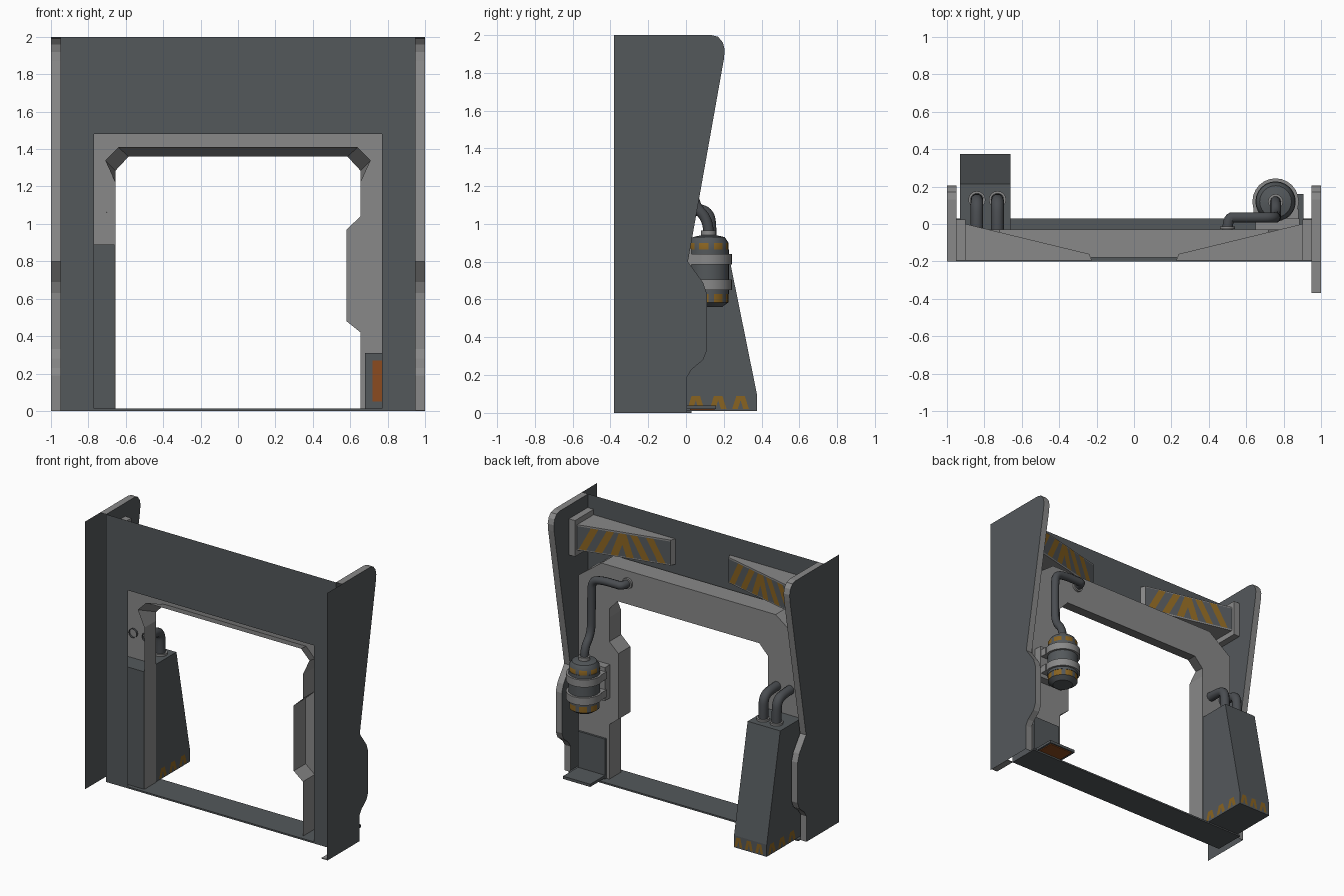
import bpy, bmesh, math
from mathutils import Vector

if "Cube" in bpy.data.objects:
    bpy.data.objects.remove(bpy.data.objects["Cube"])

def mat(name, r, g, b):
    m = bpy.data.materials.new(name)
    m.diffuse_color = (r, g, b, 1)
    m.use_nodes = True
    m.node_tree.nodes["Principled BSDF"].inputs["Base Color"].default_value = m.diffuse_color
    return m

SLATE = mat("slate", .088, .098, .105)
GREY = mat("light_grey", .25, .25, .25)
STEEL = mat("dark_steel", .068, .074, .082)
YELLOW = mat("hazard_yellow", .25, .125, .015)
RUST = mat("rust_orange", .26, .07, .014)

def mesh(name, verts, faces, mats, ids=None):
    me = bpy.data.meshes.new(name)
    me.from_pydata([tuple(v) for v in verts], [], faces)
    for m in mats:
        me.materials.append(m)
    if ids:
        for p, i in zip(me.polygons, ids):
            p.material_index = i
    ob = bpy.data.objects.new(name, me)
    bpy.context.collection.objects.link(ob)
    return ob

def box(name, x0, x1, y0, y1, z0, z1, m):
    v = [(x, y, z) for x in (x0, x1) for y in (y0, y1) for z in (z0, z1)]
    f = [(0, 1, 3, 2), (4, 6, 7, 5), (0, 4, 5, 1), (2, 3, 7, 6), (0, 2, 6, 4), (1, 5, 7, 3)]
    return mesh(name, v, f, [m])

def prism(name, pts, a, b, axis, m):
    """Extrude a 2D outline from a to b along x (outline is yz) or z (outline is xy)."""
    put = (lambda p, h: (h, p[0], p[1])) if axis == 'x' else (lambda p, h: (p[0], p[1], h))
    n = len(pts)
    v = [put(p, a) for p in pts] + [put(p, b) for p in pts]
    f = [tuple(range(n)), tuple(range(2 * n - 1, n - 1, -1))]
    f += [(i, i + n, (i + 1) % n + n, (i + 1) % n) for i in range(n)]
    ob = mesh(name, v, f, [m])
    bm = bmesh.new(); bm.from_mesh(ob.data)
    bmesh.ops.recalc_face_normals(bm, faces=bm.faces)
    bm.to_mesh(ob.data); bm.free()
    return ob

def smooth(ob):
    bpy.ops.object.select_all(action='DESELECT')
    ob.select_set(True)
    bpy.context.view_layer.objects.active = ob
    bpy.ops.object.shade_smooth_by_angle(angle=math.radians(35))

def lathe(name, prof, cx, cy, mats, rule=None, n=24):
    v, f, ids = [], [], []
    for r, z in prof:
        v += [(cx + r * math.cos(2 * math.pi * i / n), cy + r * math.sin(2 * math.pi * i / n), z) for i in range(n)]
    for k in range(len(prof) - 1):
        for i in range(n):
            j = (i + 1) % n
            f.append((k * n + i, k * n + j, (k + 1) * n + j, (k + 1) * n + i))
            ids.append(rule(k, i) if rule else 0)
    ob = mesh(name, v, f, mats, ids)
    smooth(ob)
    return ob

def pipe(name, pts, r, m):
    cu = bpy.data.curves.new(name, 'CURVE')
    cu.dimensions = '3D'
    cu.bevel_depth, cu.bevel_resolution, cu.resolution_u = r, 3, 6
    s = cu.splines.new('NURBS')
    s.points.add(len(pts) - 1)
    for p, c in zip(s.points, pts):
        p.co = (*c, 1)
    s.order_u, s.use_endpoint_u = 3, True
    cu.materials.append(m)
    ob = bpy.data.objects.new(name, cu)
    bpy.context.collection.objects.link(ob)

def stripes(name, o, u, v, spans):
    """Thin painted parallelograms (bottom start, bottom end, top shift) on a plane."""
    o, u, v = Vector(o), Vector(u), Vector(v)
    off = u.cross(v).normalized() * .003
    vs, fs = [], []
    for a, b, s in spans:
        k = len(vs)
        vs += [o + off + u * a, o + off + u * b, o + off + u * (b + s) + v, o + off + u * (a + s) + v]
        fs.append((k, k + 1, k + 2, k + 3))
    mesh(name, vs, fs, [YELLOW])

# Front wall with the door opening
mesh("front_wall", [(x, -.2, z) for x, z in
     [(-.95, 0), (-.77, 0), (-.77, 1.48), (.77, 1.48), (.77, 0), (.95, 0), (.95, 2), (-.95, 2)]],
     [(0, 1, 2, 7), (2, 3, 6, 7), (3, 4, 5, 6)], [SLATE])

# Side plates: outer sheet, inner sheet and a pale rim between them
edge = [(.005, 0), (.005, .19), (.03, .23), (.09, .28), (.11, .33), (.11, .63), (.09, .69), (.01, .8),
        (.2, 1.87), (.205, 1.92), (.195, 1.96), (.17, 1.99), (.13, 2)]
for side, sx in (("right", 1), ("left", -1)):
    n = len(edge)
    outer = [(sx, y, z) for y, z in edge] + [(sx, -.38, 2), (sx, -.38, 0)]
    inner = [(sx * .95, y, z) for y, z in edge] + [(sx * .95, -.2, 2), (sx * .95, -.2, 0)]
    v = outer + inner + [(sx, -.2, 2), (sx, -.2, 0)]
    m = n + 2
    f = [tuple(range(m)), tuple(range(2 * m - 1, m - 1, -1))]
    f += [(i + 1, i, i + m, i + 1 + m) for i in range(n - 1)]
    f.append((2 * m, n - 1, n - 1 + m, n + m))
    if sx < 0:
        f = [t[::-1] for t in f]
    mesh(side + "_side_plate", v, f, [SLATE, GREY], [0, 0] + [1] * n)
box("right_floor_flange", .95, 1, -.37, -.2, 0, .006, GREY)

# Inner door frame: open-fronted shell with splayed lintel lip
out = [(.91, 0), (.91, 1.47), (.72, 1.61), (-.72, 1.61), (-.91, 1.47), (-.91, 0)]
inn = [(-.655, 0), (-.655, 1.22), (-.655, 1.285), (-.585, 1.36), (.585, 1.36), (.655, 1.285), (.655, 1.22),
       (.655, 1.04), (.58, .97), (.58, .48), (.655, .42), (.655, 0)]
lip = list(inn)
lip[2:6] = [(-.71, 1.34), (-.64, 1.41), (.64, 1.41), (.71, 1.34)]
no, ni = len(out), len(inn)
v = [(x, -.03, z) for x, z in out + inn]
v += [(x, -.18, z) for x, z in out] + [(x, -.17, z) for x, z in lip]
t = no + ni
f = [tuple(range(t))]
f += [(i, i + t, i + 1 + t, i + 1) for i in range(t - 1) if i != no - 1]
mesh("door_frame", v, f, [GREY])

# Floor sill
box("floor_sill", -.95, .95, -.2, .03, 0, .012, SLATE)

# Hazard wedges above the frame with their end blocks
for side, sx in (("right", 1), ("left", -1)):
    prism(side + "_wedge", [(sx * .9, -.195), (sx * .9, 0), (sx * .24, -.16), (sx * .225, -.195)], 1.67, 1.86, 'z', GREY)
    a, b = Vector((.9, .002, 1.68)), Vector((.24, -.158, 1.68))
    if sx < 0:
        a, b = Vector((-.24, -.158, 1.68)), Vector((-.9, .002, 1.68))
    up = Vector((0, 0, .17))
    mesh(side + "_wedge_panel", [a, b, b + up, a + up], [(0, 1, 2, 3)], [SLATE])
    stripes(side + "_wedge_stripes", a, b - a, up,
            [(.02, .1, .13), (.19, .27, .13), (.36, .44, .09), (.53, .61, -.08), (.7, .78, -.13), (.87, .95, -.13)])
    x0, x1 = sorted((sx * .9, sx * .95))
    box(side + "_wedge_block", x0, x1, -.195, .025, 1.63, 1.9, GREY)

# Left equipment box, tapered, with hazard marks round its foot
prism("equipment_box", [(-.17, .01), (.375, .01), (.375, .1), (.215, .89), (-.17, .89)], -.93, -.66, 'x', SLATE)
marks = [(.02 + i * .16, .1 + i * .16, .06 * (-1) ** i) for i in range(6)]
stripes("box_back_marks", (-.66, .375, .02), (-.27, 0, 0), (0, 0, .07), marks)
stripes("box_inner_marks", (-.66, 0, .02), (0, .37, 0), (0, 0, .07), marks)
stripes("box_outer_marks", (-.93, .37, .02), (0, -.37, 0), (0, 0, .07), marks)
for i, x in enumerate((-.84, -.73)):
    pipe(f"box_pipe_{i}", [(x, .13, .87), (x, .13, .97), (x, .12, 1.06), (x, .04, 1.08), (x, -.045, 1.08)], .034, STEEL)
    lathe(f"box_pipe_collar_{i}", [(.034, .89), (.046, .89), (.046, .905), (.034, .905)], x, .13, [GREY], n=16)

# Gas tank with clamps and a hose into the lintel
TX, TY = .757, .12
tank = [(0, .56), (.07, .56), (.105, .585), (.105, .63), (.108, .63), (.108, .865), (.105, .865), (.105, .9),
        (.085, .93), (.04, .94), (.04, .965), (0, .965)]
lathe("gas_tank", tank, TX, TY, [SLATE, YELLOW, GREY],
      lambda k, i: 1 if k in (2, 6) and i % 3 else (2 if k >= 9 else 0))
for name, z in (("lower", .65), ("upper", .785)):
    lathe(name + "_clamp", [(.1, z), (.124, z), (.124, z + .055), (.1, z + .055)], TX, TY, [GREY])
    box(name + "_clamp_arm", .64, .88, .02, .08, z, z + .055, GREY)
box("clamp_back_plate", .65, .885, -.03, .03, .62, .87, GREY)
pipe("tank_hose", [(TX, TY, .94), (TX, TY, 1.02), (TX, .04, 1.1), (TX, .035, 1.25), (TX, .035, 1.4), (.75, .035, 1.5),
                   (.66, .035, 1.52), (.55, .035, 1.52), (.5, .035, 1.52), (.5, -.04, 1.52)], .029, STEEL)
collar = lathe("hose_collar", [(.028, 0), (.04, 0), (.04, .015), (.028, .015)], 0, 0, [GREY], n=16)
collar.rotation_euler = (math.radians(90), 0, 0)
collar.location = (.5, -.013, 1.52)

# Low service panel and tray on the right foot
box("service_panel", .68, .905, -.06, -.015, .01, .31, SLATE)
box("service_panel_mark", .72, .83, -.066, -.06, .05, .27, RUST)
box("service_tray", .68, .905, -.03, .16, .02, .04, SLATE)
box("tray_underside", .7, .89, .02, .15, .014, .02, RUST)
